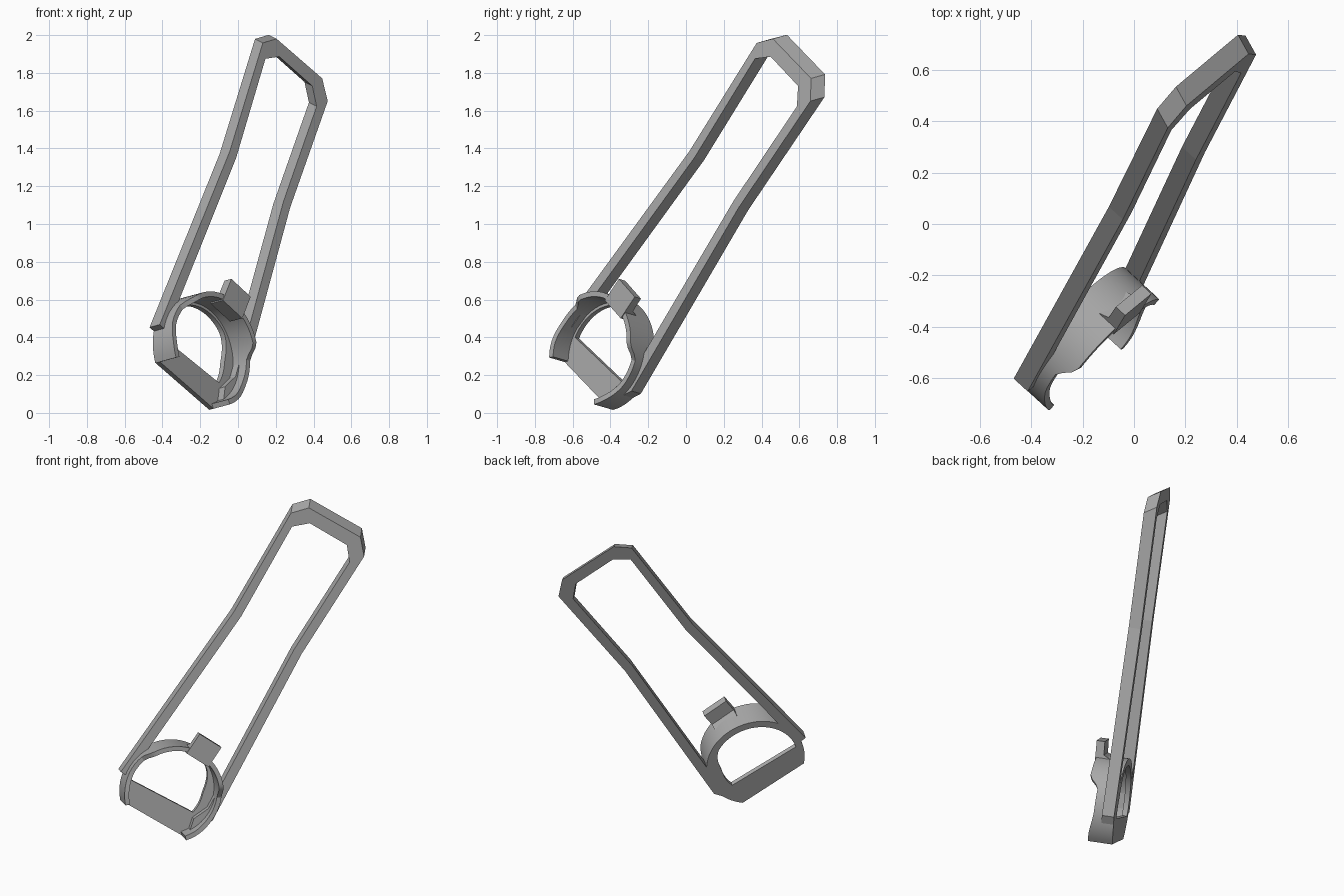
import bpy, bmesh, math
from mathutils import Matrix, Vector

if "Cube" in bpy.data.objects:
    bpy.data.objects.remove(bpy.data.objects["Cube"])

# Tilted working plane: X across, Y along the long loop, Z out of its face
across = Vector((0.628, 0.514, -0.584)).normalized()
face = across.cross(Vector((0.289, 0.543, 0.788))).normalized()
along = face.cross(across)
TILT = Matrix((across, along, face)).transposed().to_4x4()
TILT.translation = (0, 0, 1)

grey = bpy.data.materials.new("plain grey")
grey.diffuse_color = (0.4, 0.4, 0.4, 1)
grey.use_nodes = True
grey.node_tree.nodes["Principled BSDF"].inputs["Base Color"].default_value = grey.diffuse_color


def strip(name, sections, closed=False, smooth=False):
    """Join equal cross-sections (lists of local points) into a solid."""
    bm = bmesh.new()
    rows = [[bm.verts.new(TILT @ Vector(p)) for p in s] for s in sections]
    n = len(rows[0])
    count = len(rows) if closed else len(rows) - 1
    for i in range(count):
        a, b = rows[i], rows[(i + 1) % len(rows)]
        for j in range(n):
            k = (j + 1) % n
            bm.faces.new((a[j], a[k], b[k], b[j]))
    if not closed:
        bm.faces.new(rows[0])
        bm.faces.new(rows[-1])
    bmesh.ops.recalc_face_normals(bm, faces=bm.faces[:])
    mesh = bpy.data.meshes.new(name)
    bm.to_mesh(mesh)
    bm.free()
    mesh.materials.append(grey)
    obj = bpy.data.objects.new(name, mesh)
    bpy.context.collection.objects.link(obj)
    if smooth:
        bpy.ops.object.select_all(action='DESELECT')
        obj.select_set(True)
        bpy.context.view_layer.objects.active = obj
        bpy.ops.object.shade_smooth_by_angle(angle=math.radians(30))
    return obj


BACK, FRONT = -0.044, 0.031

# Long loop: outer and inner outline of the back; the top leans back
outer = [(-.284, -.893), (-.243, .30), (-.285, 1.042), (-.208, 1.127),
         (.170, 1.141), (.257, 1.053), (.266, .30), (.376, -.85), (.295, -.99)]
inner = [(-.225, -.893), (-.188, .30), (-.232, .975), (-.150, 1.050),
         (.125, 1.057), (.200, .975), (.210, .30), (.312, -.80), (.270, -.90)]


def lean(y):
    return y - (0.045 if y > 0.9 else 0)


strip("long_loop", [[(ox, oy, BACK), (ox, lean(oy), FRONT),
                     (ix, lean(iy), FRONT), (ix, iy, BACK)]
                    for (ox, oy), (ix, iy) in zip(outer, inner)])

# Round clip
CX, CY, R, WALL = 0.05, -0.83, 0.305, 0.028
STEPS = 48


def polar(deg, r, z):
    a = math.radians(deg)
    return (CX + r * math.cos(a), CY + r * math.sin(a), z)


def ease(x, a, b):
    t = min(1, max(0, (x - a) / (b - a)))
    return t * t * (3 - 2 * t)


def rim(deg):
    """Front edge of the clip wall: high at the top, dipped at the sides."""
    top = ease(deg, 25, 42) * (1 - ease(deg, 148, 165))
    ends = ease(deg, 180, 215) + 1 - ease(deg, -35, 0)
    return 0.085 + 0.06 * top + 0.023 * ends


wall, plate = [], []
for i in range(STEPS + 1):
    f = i / STEPS
    deg = 225 - 266 * f
    wall.append([polar(deg, R, BACK), polar(deg, R, rim(deg)),
                 polar(deg, R - WALL, rim(deg)), polar(deg, R - WALL, BACK)])
    # Base flange, wider on the right; its closing segment is the bottom bar
    deg_in = 197 - 209 * f
    r_in = 0.262 - 0.052 * ease(f, 0.62, 0.85)
    plate.append([polar(deg, R - .002, BACK), polar(deg, R - .002, -0.012),
                  polar(deg_in, r_in, -0.012), polar(deg_in, r_in, BACK)])
strip("clip_wall", wall, smooth=True)
strip("base_plate", plate, closed=True, smooth=True)

# Finger tab standing on the top of the clip
strip("finger_tab", [[(x, -.575, .06), (x, -.575, .15), (x, -.432, .155),
                      (x, -.432, .105), (x, -.515, .10), (x, -.535, .06)]
                     for x in (-.035, .128)])
